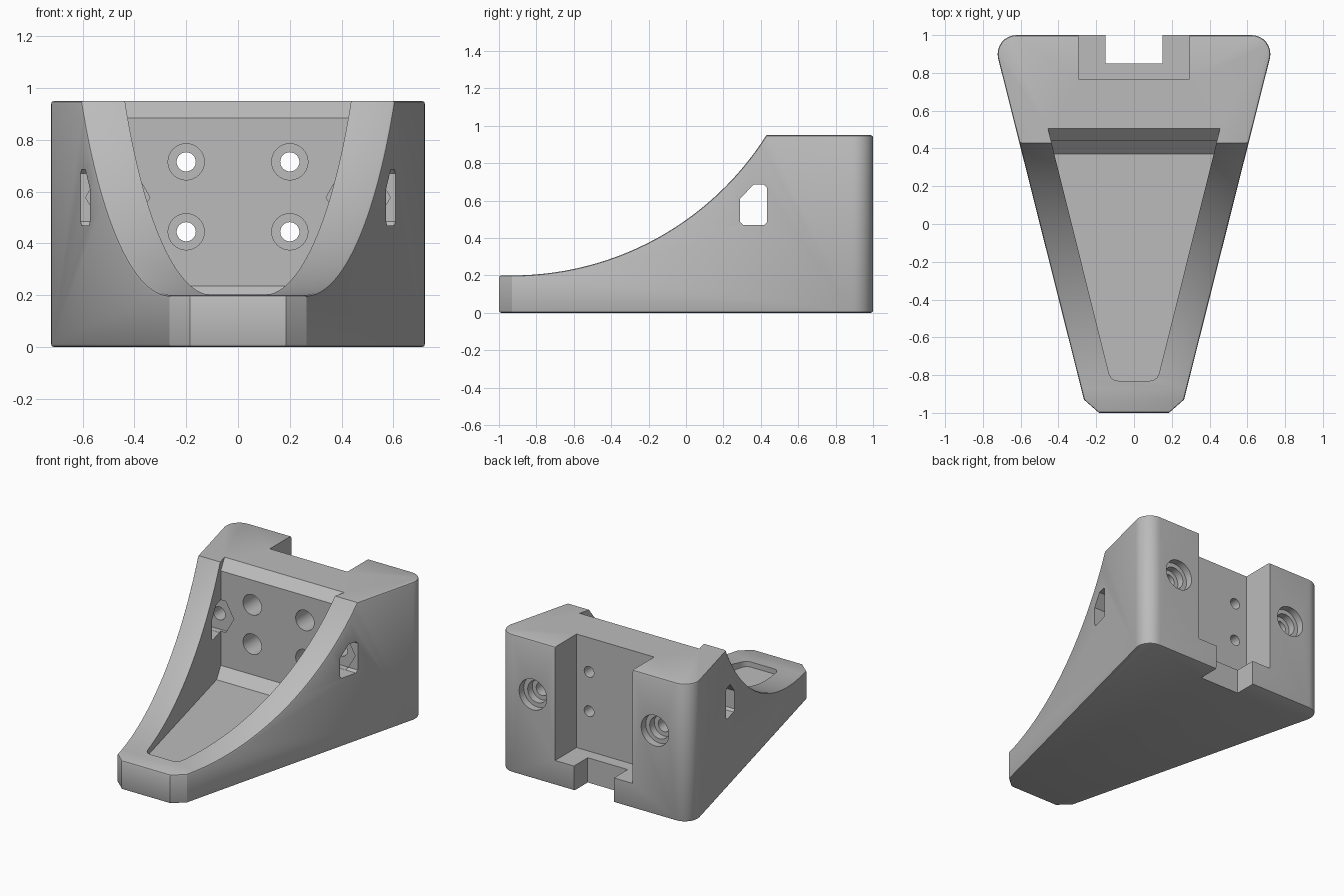
import bpy, bmesh, math
from mathutils import Vector

cube = bpy.data.objects.get("Cube")
if cube:
    bpy.data.objects.remove(cube, do_unlink=True)

grey = bpy.data.materials.new("plain_grey")
grey.use_nodes = True
grey.diffuse_color = (0.5, 0.5, 0.5, 1)
grey.node_tree.nodes["Principled BSDF"].inputs["Base Color"].default_value = (0.5, 0.5, 0.5, 1)


def prism(name, pts, axis, lo, hi):
    """Extrude a 2D outline along an axis; the outline uses the other two axes in order."""
    place = {"x": lambda p: (lo, p[0], p[1]),
             "y": lambda p: (p[0], lo, p[1]),
             "z": lambda p: (p[0], p[1], lo)}[axis]
    bm = bmesh.new()
    face = bm.faces.new([bm.verts.new(place(p)) for p in pts])
    out = bmesh.ops.extrude_face_region(bm, geom=[face])
    shift = Vector([hi - lo if a == axis else 0 for a in "xyz"])
    bmesh.ops.translate(bm, vec=shift, verts=[v for v in out["geom"] if isinstance(v, bmesh.types.BMVert)])
    bmesh.ops.recalc_face_normals(bm, faces=bm.faces)
    mesh = bpy.data.meshes.new(name)
    bm.to_mesh(mesh)
    bm.free()
    mesh.materials.append(grey)
    obj = bpy.data.objects.new(name, mesh)
    bpy.context.collection.objects.link(obj)
    return obj


def mirrored(half):
    return half + [(-x, y) for x, y in reversed(half)]


def box(x, y0, y1):
    return [(-x, y0), (x, y0), (x, y1), (-x, y1)]


def ring(cx, cz, r, n=32, start=0.0):
    return [(cx + r * math.cos(start + math.tau * i / n), cz + r * math.sin(start + math.tau * i / n))
            for i in range(n)]


def apply(obj, mod):
    bpy.context.view_layer.objects.active = obj
    bpy.ops.object.modifier_apply(modifier=mod.name)


def combine(obj, other, operation="DIFFERENCE"):
    other.hide_render = True
    mod = obj.modifiers.new("combine", "BOOLEAN")
    mod.operation, mod.solver, mod.object = operation, "EXACT", other
    apply(obj, mod)
    bpy.data.objects.remove(other, do_unlink=True)


# Wedge body: tapered plan with rounded back corners
corner = [(0.622 + 0.1 * math.cos(math.radians(a)), 0.9 + 0.1 * math.sin(math.radians(a)))
          for a in [-14.1 + 104.1 * i / 8 for i in range(9)]]
body = prism("bracket_body", mirrored([(0.185, -1), (0.265, -0.93)] + corner), "z", 0, 0.95)

# Swept side profile: circular arc rising from the toe
R = 1.608
end = math.asin(1.36 / R)
sweep = [(-0.93 + R * math.sin(end * i / 28), 0.2 + R - R * math.cos(end * i / 28)) for i in range(29)]
profile = [(-1.1, -0.1), (1.1, -0.1), (1.1, 1.05), (0.49, 1.05)] + sweep[::-1] + [(-1.1, 0.2)]
combine(body, prism("side_profile", profile, "x", -1, 1), "INTERSECT")

# Softened outer edges
bevel = body.modifiers.new("soft_edges", "BEVEL")
bevel.width, bevel.segments = 0.012, 2
bevel.limit_method, bevel.angle_limit = "ANGLE", math.radians(62)
apply(body, bevel)

# Hollow pocket with chamfered floor and top edge
pocket = prism("pocket", mirrored([(0.085, -0.83), (0.105, -0.826), (0.122, -0.813), (0.133, -0.79),
                                   (0.479, 0.6)]), "z", 0.1, 1.1)
section = [(-0.9, 0.168), (0.37, 0.168), (0.44, 0.235), (0.44, 0.885), (0.525, 0.97), (-0.9, 0.97)]
combine(pocket, prism("pocket_section", section, "x", -1, 1), "INTERSECT")
combine(body, pocket)

# Back recess above a ledge, and the slot through the ledge
combine(body, prism("back_recess", box(0.295, 0.767, 1.1), "z", 0.17, 1.1))
combine(body, prism("ledge_slot", box(0.152, 0.85, 1.1), "z", -0.1, 0.4))

# Side windows with one cut corner
window = [(0.29, 0.485), (0.305, 0.47), (0.418, 0.47), (0.433, 0.485),
          (0.433, 0.67), (0.418, 0.685), (0.36, 0.685), (0.29, 0.61)]
combine(body, prism("side_window", window, "x", -1, 1))

for side in (-1, 1):
    # Hexagonal nut trap and stepped bolt hole from the back
    combine(body, prism("nut_trap", ring(side * 0.464, 0.578, 0.124, 6), "y", 0.36, 0.46))
    for radius, front in ((0.045, 0.42), (0.075, 0.9), (0.105, 0.95)):
        combine(body, prism("bolt_hole", ring(side * 0.464, 0.578, radius), "y", front, 1.1))
    # Counterbored screw holes in the back wall
    for z in (0.445, 0.715):
        combine(body, prism("screw_hole", ring(side * 0.2, z, 0.037), "y", 0.4, 0.9))
        combine(body, prism("counterbore", ring(side * 0.2, z, 0.07), "y", 0.4, 0.6))

# Smooth curved surfaces, sharp corners
bpy.ops.object.select_all(action="DESELECT")
body.select_set(True)
bpy.context.view_layer.objects.active = body
bpy.ops.object.shade_smooth_by_angle(angle=math.radians(30))
